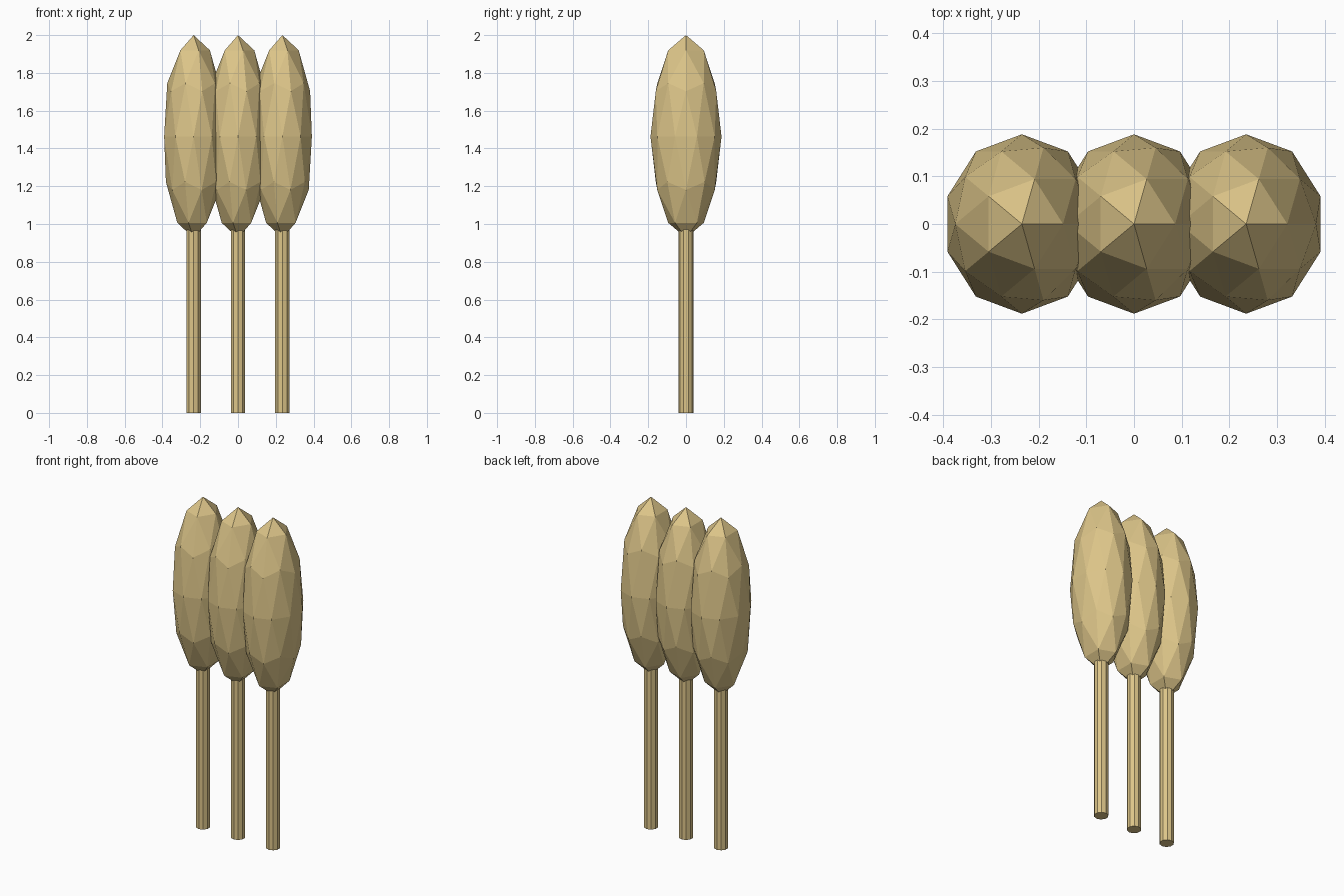
import bpy

if "Cube" in bpy.data.objects:
    bpy.data.objects.remove(bpy.data.objects["Cube"])

mat = bpy.data.materials.new("tan")
mat.diffuse_color = (0.72, 0.56, 0.25, 1)
mat.use_nodes = True
mat.node_tree.nodes["Principled BSDF"].inputs["Base Color"].default_value = mat.diffuse_color

TRUNK_TOP = 1.0
SPACING = 0.235


def finish(obj, name):
    obj.name = name
    obj.data.materials.append(mat)


for label, i in (("left", -1), ("middle", 0), ("right", 1)):
    x = i * SPACING
    # ten-sided trunk
    bpy.ops.mesh.primitive_cylinder_add(vertices=10, radius=0.04, depth=TRUNK_TOP,
                                        location=(x, 0, TRUNK_TOP / 2))
    finish(bpy.context.object, f"trunk_{label}")

    # faceted, stretched crown
    bpy.ops.mesh.primitive_ico_sphere_add(subdivisions=2, radius=1, location=(x, 0, 1.463))
    crown = bpy.context.object
    crown.scale = (0.164, 0.188, 0.537)
    finish(crown, f"crown_{label}")
